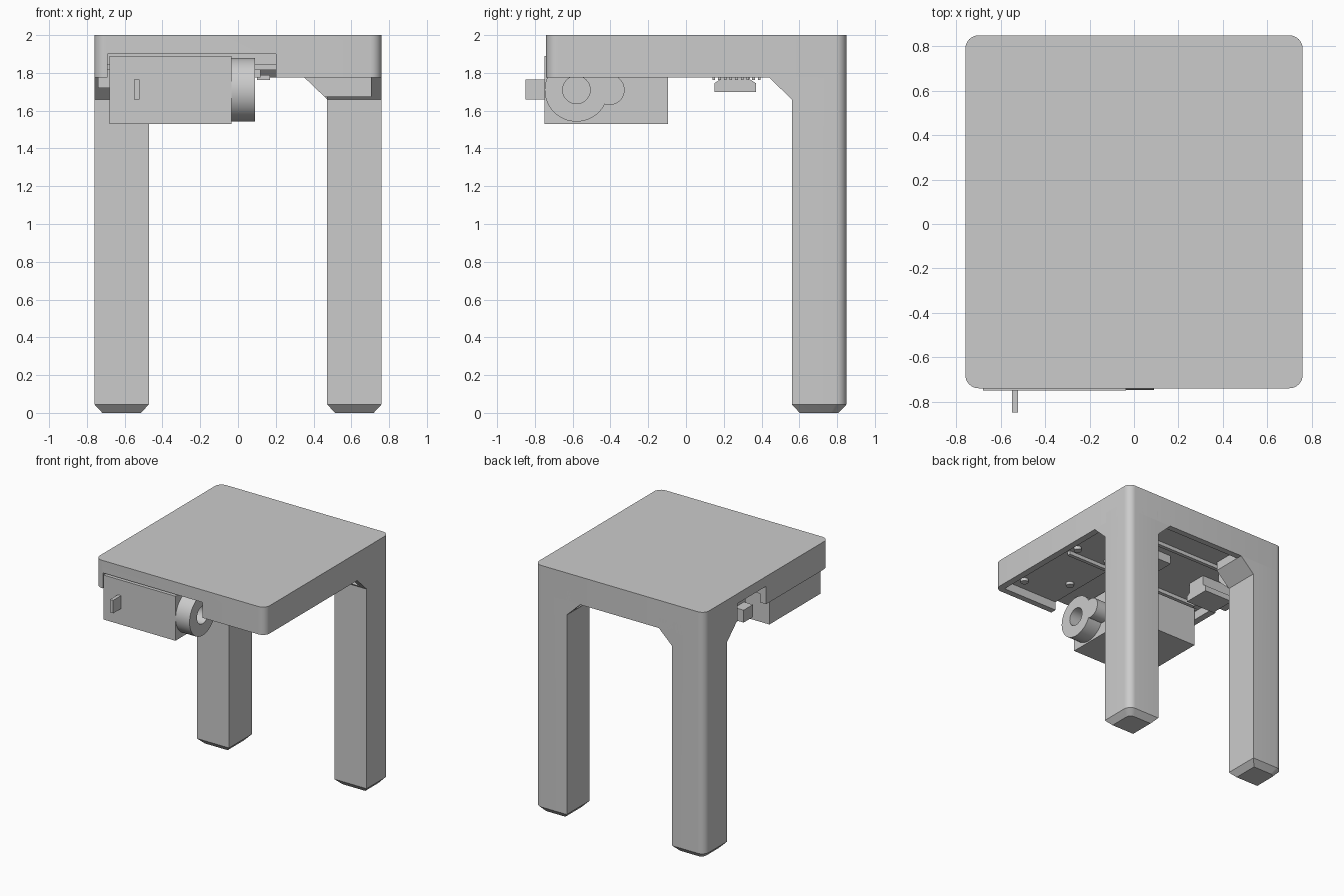
import bpy, bmesh
from math import sin, cos, pi
from mathutils import Vector

default = bpy.data.objects.get("Cube")
if default:
    bpy.data.objects.remove(default)

grey = bpy.data.materials.new("light_grey")
grey.use_nodes = True
colour = (0.6, 0.6, 0.6, 1)
grey.diffuse_color = colour
grey.node_tree.nodes["Principled BSDF"].inputs["Base Color"].default_value = colour


def finish(name, bm):
    bmesh.ops.recalc_face_normals(bm, faces=bm.faces[:])
    mesh = bpy.data.meshes.new(name)
    bm.to_mesh(mesh)
    bm.free()
    mesh.materials.append(grey)
    ob = bpy.data.objects.new(name, mesh)
    bpy.context.collection.objects.link(ob)
    return ob


def prism(name, points, axis, lo, hi):
    """Extrude a 2D outline along an axis (outline uses the other two, in order)."""
    def place(p):
        v = list(p)
        v.insert("xyz".index(axis), lo)
        return v
    bm = bmesh.new()
    face = bm.faces.new([bm.verts.new(place(p)) for p in points])
    ext = bmesh.ops.extrude_face_region(bm, geom=[face])["geom"]
    shift = Vector((0, 0, 0))
    shift["xyz".index(axis)] = hi - lo
    bmesh.ops.translate(bm, vec=shift, verts=[g for g in ext if isinstance(g, bmesh.types.BMVert)])
    return finish(name, bm)


def box(name, x, y, z):
    return prism(name, [(x[0], y[0]), (x[1], y[0]), (x[1], y[1]), (x[0], y[1])], "z", *z)


def circle(cx, cy, r, n=48):
    return [(cx + r * cos(2 * pi * i / n), cy + r * sin(2 * pi * i / n)) for i in range(n)]


def boolean(target, tool, operation="DIFFERENCE"):
    mod = target.modifiers.new(operation.lower(), "BOOLEAN")
    mod.operation, mod.object, mod.solver = operation, tool, "EXACT"
    bpy.context.view_layer.objects.active = target
    bpy.ops.object.modifier_apply(modifier=mod.name)
    bpy.data.objects.remove(tool)


def smooth(ob):
    bpy.ops.object.select_all(action="DESELECT")
    ob.select_set(True)
    bpy.context.view_layer.objects.active = ob
    bpy.ops.object.shade_smooth_by_angle(angle=0.5)


def bevel_edges(ob, test, width, segments):
    bm = bmesh.new()
    bm.from_mesh(ob.data)
    edges = [e for e in bm.edges if test(*[v.co for v in e.verts])]
    bmesh.ops.bevel(bm, geom=edges, offset=width, segments=segments, profile=0.5, affect="EDGES")
    bm.to_mesh(ob.data)
    bm.free()


W, FRONT, BACK = 0.76, -0.74, 0.85
RIM, CEILING = 1.775, 1.845

# Hollow table top with rounded corners
top = box("table_top", (-W, W), (FRONT, BACK), (RIM, 2))
bevel_edges(top, lambda a, b: abs(a.z - b.z) > 0.1, 0.06, 8)
cavity = [(-0.69, 1.7), (0.8, 1.7), (0.8, RIM), (0.73, CEILING), (-0.69, CEILING)]
boolean(top, prism("cavity", cavity, "x", -0.705, 0.705))
boolean(top, box("front_recess", (-0.69, 0.2), (-1, -0.085), (1.7, 1.9)))
boolean(top, box("side_port", (-1, -0.6), (0.06, 0.43), (1.7, 1.92)))
smooth(top)

# Legs with sloping braces, tapered feet and a rounded outer corner
for side, name in ((-1, "right_leg"), (1, "left_leg")):
    inner = 0.472
    xs = sorted((side * inner, side * W))
    leg = box(name, xs, (0.56, BACK), (0, 1.87))
    bevel_edges(leg, lambda a, b: abs(a.z - b.z) > 1 and a.y > 0.8 and abs(a.x) > 0.7, 0.06, 8)
    bm = bmesh.new()
    bm.from_mesh(leg.data)
    bmesh.ops.bisect_plane(bm, geom=bm.verts[:] + bm.edges[:] + bm.faces[:],
                           plane_co=(0, 0, 0.045), plane_no=(0, 0, 1))
    centre = Vector((side * (inner + W) / 2, (0.56 + BACK) / 2, 0))
    for v in bm.verts:
        if v.co.z < 0.01:
            v.co = centre + (v.co - centre) * 0.71
    bm.to_mesh(leg.data)
    bm.free()
    side_brace = [(side * 0.5, 1.632), (side * inner, 1.66), (side * 0.352, RIM),
                  (side * 0.352, 1.86), (side * 0.5, 1.86)]
    boolean(leg, prism("brace_a", side_brace, "y", 0.56, BACK), "UNION")
    front_brace = [(0.59, 1.632), (0.56, 1.66), (0.44, RIM), (0.44, 1.86), (0.59, 1.86)]
    boolean(leg, prism("brace_b", front_brace, "x", *xs), "UNION")
    if side > 0:
        boolean(leg, box("leg_pocket", (0.3, 0.705), (0.3, 0.8), (1.675, 1.845)))
    smooth(leg)

# Hanging case with a slide knob on its front
box("case", (-0.68, -0.035), (-0.75, -0.095), (1.53, 1.89))
box("slide_knob", (-0.55, -0.522), (-0.85, -0.74), (1.66, 1.765))

# Round holder with a small lobe and a bore
holder = prism("round_holder", circle(-0.58, 1.71, 0.168, 64), "x", -0.036, 0.09)
boolean(holder, prism("lobe", circle(-0.405, 1.71, 0.08), "x", -0.036, 0.09), "UNION")
boolean(holder, prism("bore", circle(-0.58, 1.71, 0.073), "x", -0.03, 0.2))
smooth(holder)

# Connector block behind the side port
socket = [(0.15, 1.70), (0.37, 1.70), (0.37, 1.745), (0.34, 1.765), (0.34, 1.86), (0.18, 1.86),
          (0.18, 1.765), (0.15, 1.745)]
prism("port_connector", socket, "x", -0.66, -0.4)
box("port_plug", (-0.74, -0.66), (0.2, 0.32), (1.72, 1.82))

# Ridged terminal strip and rails under the ceiling
box("terminal_strip", (-0.02, 0.12), (0.13, 0.41), (1.775, 1.86))
for i in range(9):
    y = 0.14 + i * 0.03
    box("terminal_ridge", (0.1, 0.17), (y, y + 0.014), (1.762, 1.79))
for y in (-0.05, 0.5):
    box("ceiling_rail", (-0.62, 0.62), (y, y + 0.03), (1.815, 1.86))

# Screw bosses
for x, y in ((0.6, -0.58), (0.6, 0.05), (0.3, -0.4), (0.3, 0.05)):
    smooth(prism("screw_boss", circle(x, y, 0.03, 20), "z", 1.82, 1.86))
